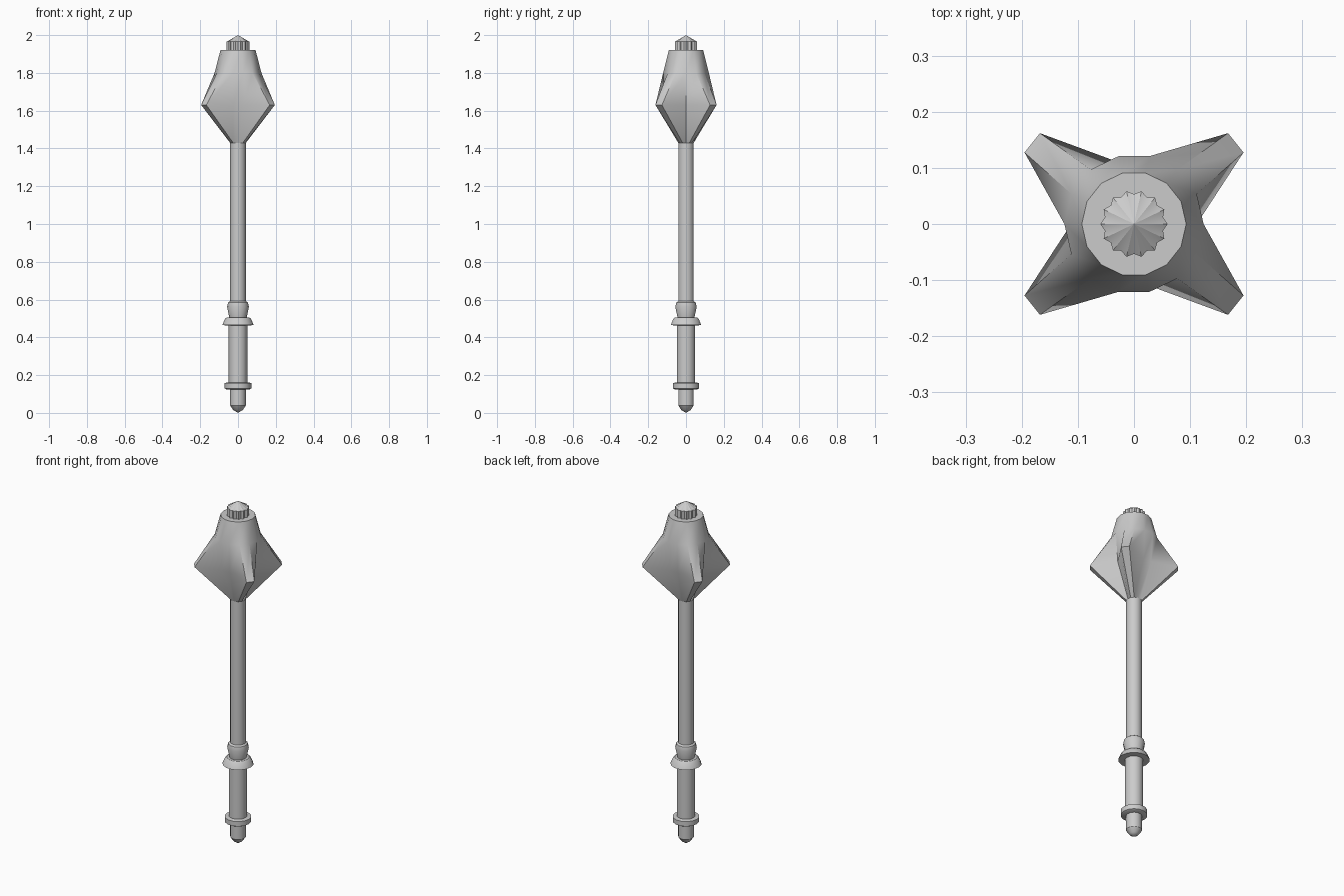
import bpy, bmesh
from math import sin, cos, pi

if "Cube" in bpy.data.objects:
    bpy.data.objects.remove(bpy.data.objects["Cube"])

N = 14  # sides used throughout the weapon


def skin(name, rings, angle=0.55):
    """Bridge rings of points; a single-point ring is an apex, other ends are capped."""
    bm = bmesh.new()
    rows = [[bm.verts.new(p) for p in ring] for ring in rings]
    for a, b in zip(rows, rows[1:]):
        n = max(len(a), len(b))
        for i in range(n):
            j = (i + 1) % n
            if len(a) == 1:
                bm.faces.new((a[0], b[j], b[i]))
            elif len(b) == 1:
                bm.faces.new((a[i], a[j], b[0]))
            else:
                bm.faces.new((a[i], a[j], b[j], b[i]))
    for row in (rows[0], rows[-1]):
        if len(row) > 1:
            bm.faces.new(row)
    bmesh.ops.recalc_face_normals(bm, faces=bm.faces)
    mesh = bpy.data.meshes.new(name)
    bm.to_mesh(mesh)
    bm.free()
    ob = bpy.data.objects.new(name, mesh)
    bpy.context.collection.objects.link(ob)
    bpy.ops.object.select_all(action='DESELECT')
    ob.select_set(True)
    bpy.context.view_layer.objects.active = ob
    bpy.ops.object.shade_smooth_by_angle(angle=angle)
    return ob


def ring(r, z, n=N):
    if r == 0:
        return [(0, 0, z)]
    return [(r * cos(2 * pi * i / n), r * sin(2 * pi * i / n), z) for i in range(n)]


def lathe(name, profile):
    return skin(name, [ring(r, z) for r, z in profile])


# Handle parts
lathe("pommel", [(0, 0), (0.025, 0.015), (0.042, 0.04), (0.042, 0.14)])
lathe("lower_collar", [(0.062, 0.125), (0.071, 0.13), (0.071, 0.158), (0.05, 0.162)])
lathe("grip", [(0.049, 0.14), (0.049, 0.48)])
lathe("guard", [(0.06, 0.463), (0.083, 0.465), (0.069, 0.498), (0.06, 0.505), (0.045, 0.506)])
lathe("upper_collar", [(0.045, 0.50), (0.058, 0.562), (0.052, 0.585), (0.042, 0.592)])
lathe("shaft", [(0.042, 0.48), (0.042, 1.45)])

# Flanged head: four facets of the widest ring are pulled out into blades
wide = ring(0.112, 1.63)
for face in (1, 5, 8, 12):
    a = 2 * pi * (face + 0.5) / N
    for k, side in ((face, -1), (face + 1, 1)):
        wide[k % N] = (0.232 * cos(a) - side * 0.022 * sin(a),
                       0.232 * sin(a) + side * 0.022 * cos(a), 1.63)
skin("flanged_head", [ring(0.042, 1.43), wide, ring(0.124, 1.80), ring(0.093, 1.92)], 0.7)

# Fluted cap with a low conical top
def flute(z):
    n = 2 * N
    return [((0.06 if i % 2 == 0 else 0.053) * cos(2 * pi * i / n),
             (0.06 if i % 2 == 0 else 0.053) * sin(2 * pi * i / n), z) for i in range(n)]


skin("fluted_cap", [flute(1.915), flute(1.965), [(0, 0, 2.0)]])
